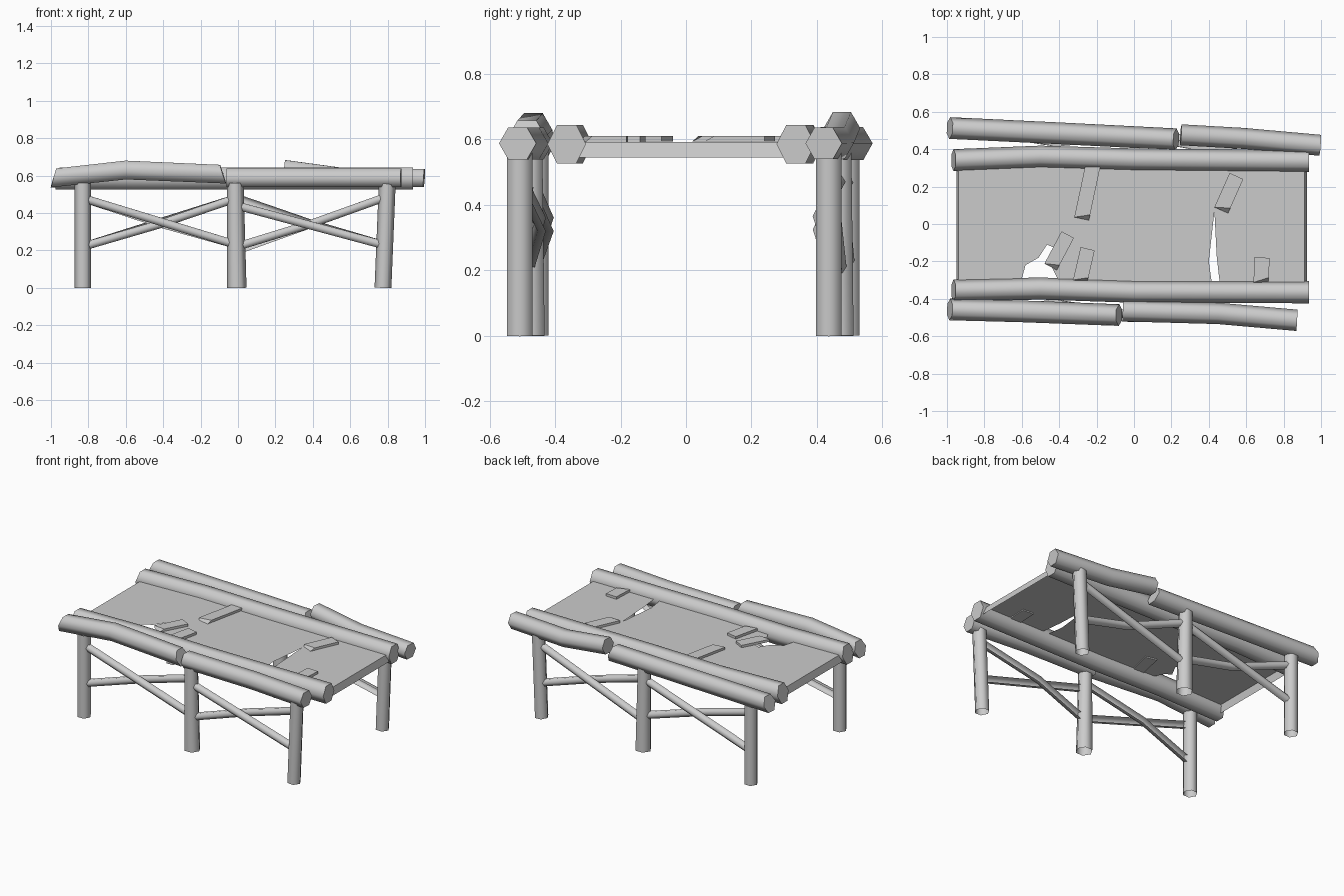
import bpy, bmesh, math
from mathutils import Vector, Matrix

if "Cube" in bpy.data.objects:
    bpy.data.objects.remove(bpy.data.objects["Cube"])

wood = bpy.data.materials.new("grey wood")
wood.use_nodes = True
GREY = (0.6, 0.6, 0.6, 1)
wood.diffuse_color = GREY
wood.node_tree.nodes["Principled BSDF"].inputs["Base Color"].default_value = GREY


def finish(name, bm, smooth=False):
    bmesh.ops.recalc_face_normals(bm, faces=bm.faces[:])
    mesh = bpy.data.meshes.new(name)
    bm.to_mesh(mesh)
    bm.free()
    mesh.materials.append(wood)
    ob = bpy.data.objects.new(name, mesh)
    bpy.context.collection.objects.link(ob)
    if smooth:
        bpy.ops.object.select_all(action='DESELECT')
        ob.select_set(True)
        bpy.context.view_layer.objects.active = ob
        bpy.ops.object.shade_smooth_by_angle(angle=math.radians(65))


def log(name, points, radius, start_tilt=0, end_tilt=0, height=1, flare=1,
        capped=True, skip=()):
    """Six-sided pole along a path; tilts slant the sawn ends, skip leaves sides open."""
    pts = [Vector(p) for p in points]
    axis = (pts[-1] - pts[0]).normalized()
    ref = Vector((0, 1, 0)) if abs(axis.z) > 0.9 else Vector((0, 0, 1))
    u = ref.cross(axis).normalized()
    v = axis.cross(u)
    bm = bmesh.new()
    rings = []
    for i, p in enumerate(pts):
        tilt = start_tilt if i == 0 else end_tilt if i == len(pts) - 1 else 0
        r = radius * flare if i == 0 else radius
        ring = []
        for k in range(6):
            a = k * math.pi / 3
            off = (u * math.cos(a) + v * math.sin(a) * height) * r
            ring.append(bm.verts.new(p + off + axis * tilt * off.dot(v)))
        rings.append(ring)
    for a, b in zip(rings, rings[1:]):
        for k in range(6):
            n = (k + 1) % 6
            if k not in skip:
                bm.faces.new((a[k], a[n], b[n], b[k]))
    if capped:
        bm.faces.new(rings[0])
        bm.faces.new(rings[-1])
    finish(name, bm, True)


# Long logs gripping the deck
log("front_inner_log", [(-0.965, -0.355, 0.586), (-0.5, -0.345, 0.586),
                        (0, -0.362, 0.586), (0.935, -0.365, 0.586)], 0.059, 0.2, height=1.15)
log("back_inner_log", [(-0.965, 0.341, 0.586), (-0.5, 0.36, 0.586),
                       (0, 0.345, 0.586), (0.935, 0.336, 0.586)], 0.059, 0.2, height=1.15)

# Broken outer logs
log("front_outer_log_right", [(-0.985, -0.457, 0.588), (-0.6, -0.467, 0.63),
                              (-0.08, -0.487, 0.608)], 0.058, 0.3, -0.3)
log("front_outer_log_left", [(-0.06, -0.464, 0.588), (0.45, -0.478, 0.588),
                             (0.872, -0.515, 0.588)], 0.057)
log("back_outer_log_right", [(-0.985, 0.513, 0.588), (-0.4, 0.485, 0.588),
                             (0.225, 0.453, 0.588)], 0.058, 0.3, -0.3)
log("back_outer_log_left", [(0.25, 0.477, 0.635), (0.58, 0.458, 0.59),
                            (0.995, 0.421, 0.588)], 0.056)

# Open-ended posts, the middle ones leaning and wider at the foot
POSTS = {"front": [(-0.83, -0.46, -0.83), (-0.007, -0.478, -0.015), (0.775, -0.508, 0.798)],
         "back": [(-0.83, 0.491, -0.83), (-0.007, 0.467, -0.015), (0.775, 0.437, 0.798)]}
for word, posts in POSTS.items():
    for (x, y, top), place in zip(posts, ("right", "middle", "left")):
        log(f"{word}_{place}_post", [(x, y, 0), (top, y, 0.56)], 0.045,
            flare=1.17 if place == "middle" else 1, capped=False)

# Cross braces, hollow on the inner side: one straight, one bowed inward, in each bay
for word, posts in POSTS.items():
    inward, hollow = (1, (0, 5)) if word == "front" else (-1, (2, 3))
    for a, b, place in ((posts[0], posts[1], "right"), (posts[1], posts[2], "left")):
        high = 0.44 if (word, place) == ("front", "left") else 0.48
        low = 0.2 if (word, place) == ("back", "left") else 0.22
        falling = [(a[0], a[1], high), (b[0], b[1], 0.23)]
        rising = [(a[0], a[1], low), (b[0], b[1], 0.48)]
        straight, bowed = (falling, rising) if word == "front" else (rising, falling)
        mid = (Vector(bowed[0]) + Vector(bowed[1])) / 2
        mid += Vector((0, inward * 0.052, -0.01))
        log(f"{word}_{place}_straight_brace", straight, 0.025, capped=False, skip=hollow)
        log(f"{word}_{place}_bowed_brace", [bowed[0], mid, bowed[1]], 0.025,
            capped=False, skip=hollow)

# Deck sheet with two broken gaps along its front edge and a lip at each end
outline = [(-0.938, -0.33), (-0.61, -0.33), (-0.58, -0.22), (-0.51, -0.18),
           (-0.465, -0.11), (-0.42, -0.13), (-0.44, -0.23), (-0.39, -0.33),
           (0.418, -0.33), (0.40, -0.2), (0.43, 0.07), (0.442, -0.17),
           (0.46, -0.33), (0.912, -0.33), (0.912, 0.33), (-0.938, 0.33)]
bm = bmesh.new()
top = bm.faces.new([bm.verts.new((x, y, 0.593)) for x, y in outline])
for edge in [e for e in bm.edges if all(abs(v.co.x) > 0.9 for v in e.verts)]:
    if edge.verts[0].co.x * edge.verts[1].co.x > 0:
        out = bmesh.ops.extrude_edge_only(bm, edges=[edge])["geom"]
        for vert in [g for g in out if isinstance(g, bmesh.types.BMVert)]:
            vert.co += Vector((math.copysign(0.012, vert.co.x), 0, -0.048))
finish("deck", bm)

# Patch boards on the deck: centre, length, width, lean from the y axis, thickness
PATCHES = [(-0.25, 0.17, 0.29, 0.08, 12, 0.016), (-0.40, -0.143, 0.195, 0.075, 28, 0.016),
           (-0.268, -0.22, 0.18, 0.077, 13, 0.025), (0.507, 0.165, 0.2, 0.08, 24, 0.016),
           (0.682, -0.247, 0.135, 0.08, 3, 0.025)]
for i, (x, y, length, width, lean, thick) in enumerate(PATCHES):
    bm = bmesh.new()
    bmesh.ops.create_cube(bm, size=1)
    for vert in bm.verts:
        # splintered corner at the near end
        if vert.co.y < 0 and vert.co.z > 0 and vert.co.x > 0:
            vert.co.y += 0.03 / length
        vert.co = Vector((vert.co.x * width, vert.co.y * length, (vert.co.z - 0.5) * thick))
    bm.transform(Matrix.Translation((x, y, 0.61)) @ Matrix.Rotation(math.radians(-lean), 4, 'Z'))
    finish(f"patch_board_{i + 1}", bm)
